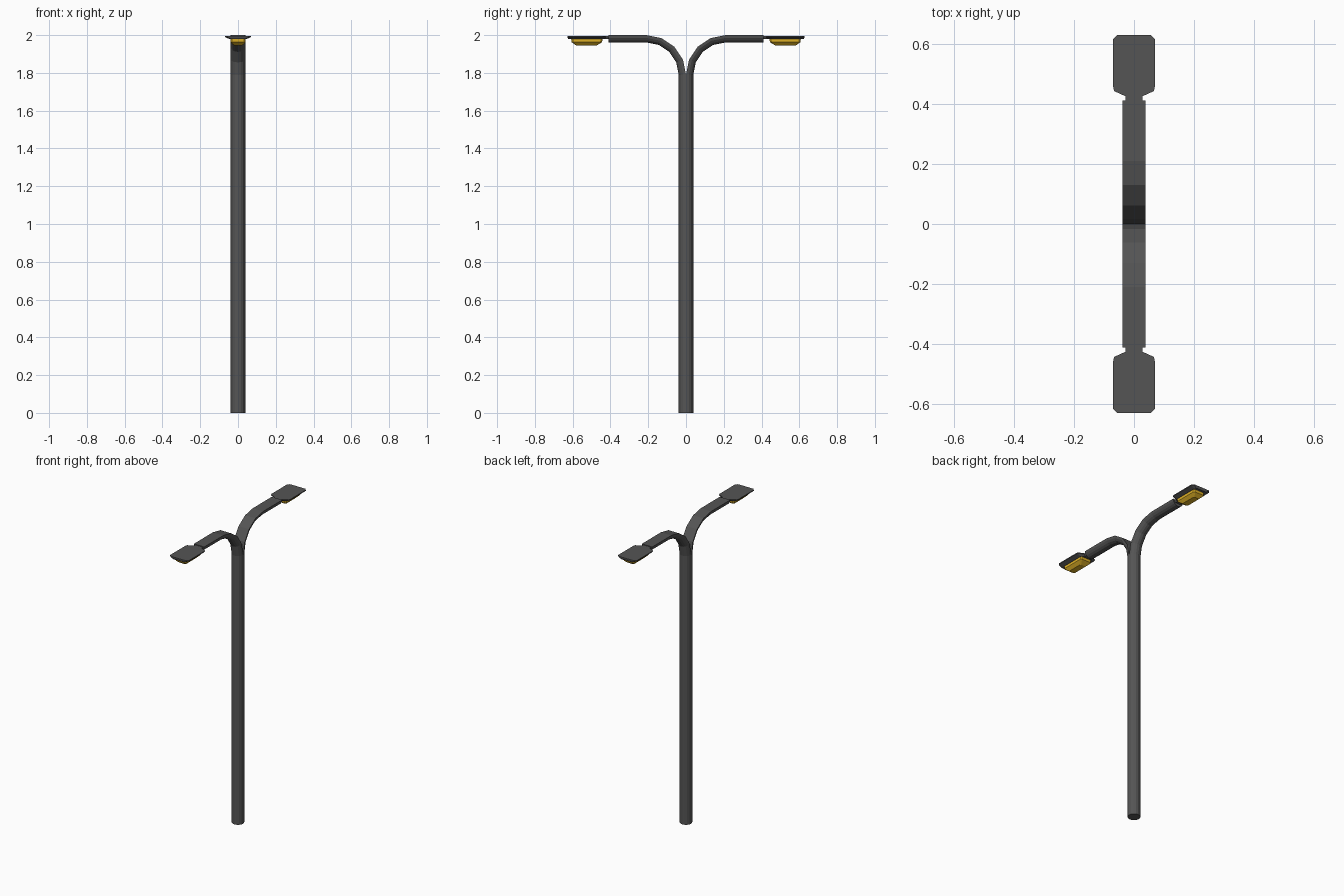
import bpy, bmesh, math

if "Cube" in bpy.data.objects:
    bpy.data.objects.remove(bpy.data.objects["Cube"])

R = 0.0385          # pole radius
SIDES = 16


def material(name, rgb):
    m = bpy.data.materials.new(name)
    m.diffuse_color = (*rgb, 1)
    m.use_nodes = True
    m.node_tree.nodes["Principled BSDF"].inputs["Base Color"].default_value = m.diffuse_color
    return m


metal = material("dark_metal", (0.09, 0.09, 0.09))
amber = material("amber_glass", (0.75, 0.45, 0.02))


def loft(name, rings, mat, mirror=True):
    """Skin a list of equal-length closed rings and cap both ends."""
    bm = bmesh.new()
    loops = [[bm.verts.new(p) for p in ring] for ring in rings]
    n = len(loops[0])
    for a, b in zip(loops, loops[1:]):
        for i in range(n):
            j = (i + 1) % n
            bm.faces.new((a[i], a[j], b[j], b[i]))
    bm.faces.new(loops[0][::-1])
    bm.faces.new(loops[-1])
    bmesh.ops.recalc_face_normals(bm, faces=bm.faces)
    me = bpy.data.meshes.new(name)
    bm.to_mesh(me)
    bm.free()
    me.materials.append(mat)
    ob = bpy.data.objects.new(name, me)
    bpy.context.collection.objects.link(ob)
    if mirror:
        mod = ob.modifiers.new("mirror", 'MIRROR')
        mod.use_axis = (False, True, False)
        mod.use_mirror_merge = False
    return ob


# Round pole
def circle(z):
    return [(R * math.cos(2 * math.pi * i / SIDES),
             R * math.sin(2 * math.pi * i / SIDES), z) for i in range(SIDES)]


loft("pole", [circle(0), circle(1.79)], metal, mirror=False)

# Half-round arms: the pole splits in two and each half bends outward
BEND = 0.21


def half_round(y, z, a):
    """Half circle whose flat side lies on the path; a = bend angle."""
    ring = []
    for i in range(SIDES // 2 + 1):
        t = math.pi * i / (SIDES // 2)
        d = R * math.sin(t)
        ring.append((R * math.cos(t), y + d * math.cos(a), z - d * math.sin(a)))
    return ring


arm = []
for k in range(5):
    a = math.radians(22.5 * k)
    arm.append(half_round(BEND * (1 - math.cos(a)), 1.79 + BEND * math.sin(a), a))
arm.append(half_round(0.41, 2.0, math.pi / 2))
loft("arms", arm, metal)


# Lamp heads: thin plate with a neck, tapering downward
def outline(half, z):
    pts = [(y, x) for y, x in half]
    return [(x, y, z) for y, x in pts] + [(-x, y, z) for y, x in reversed(pts)]


top = [(0.40, 0.029), (0.425, 0.029), (0.442, 0.066), (0.455, 0.069),
       (0.615, 0.069), (0.628, 0.056)]
low = [(0.40, 0.022), (0.43, 0.022), (0.447, 0.043), (0.457, 0.045),
       (0.612, 0.045), (0.624, 0.038)]
loft("lamp_heads", [outline(low, 1.979), outline(top, 1.990), outline(top, 1.996)], metal)


# Amber lenses below the heads
def lens(y0, y1, w, c, z):
    return outline([(y0, w - c), (y0 + c, w), (y1 - c, w), (y1, w - c)], z)


loft("lamp_lenses", [lens(0.442, 0.608, 0.041, 0.008, 1.982),
                     lens(0.444, 0.606, 0.040, 0.008, 1.963),
                     lens(0.474, 0.580, 0.020, 0.005, 1.944)], amber)
